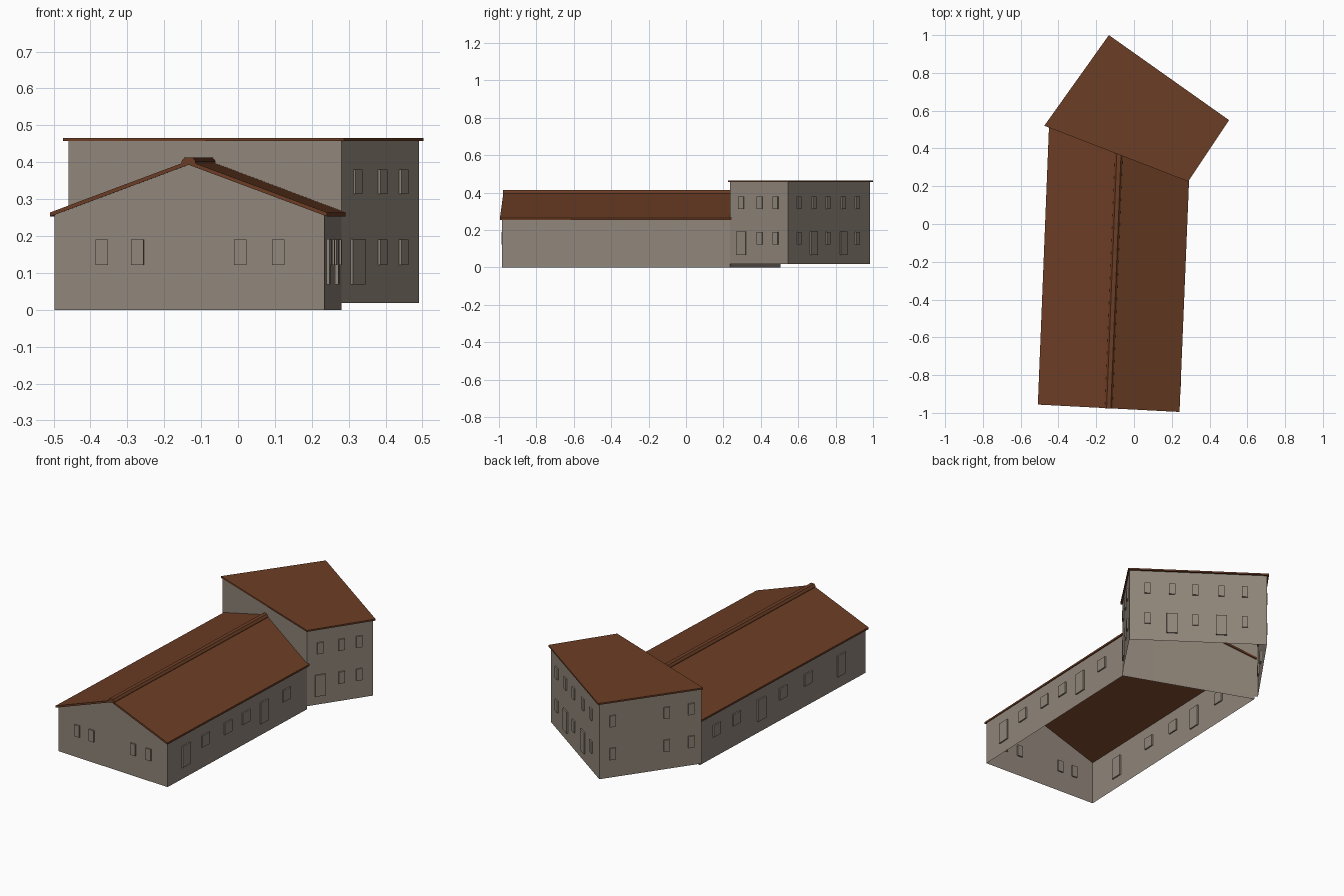
import bpy
from mathutils import Vector as V

if "Cube" in bpy.data.objects:
    bpy.data.objects.remove(bpy.data.objects["Cube"])


def material(name, rgb):
    m = bpy.data.materials.new(name)
    m.diffuse_color = (*rgb, 1)
    m.use_nodes = True
    m.node_tree.nodes["Principled BSDF"].inputs["Base Color"].default_value = m.diffuse_color
    return m


WALL = material("beige plaster", (0.28, 0.237, 0.195))
ROOF = material("brown tile", (0.148, 0.047, 0.018))


def mesh(name, verts, faces, mat):
    me = bpy.data.meshes.new(name)
    me.from_pydata([tuple(v) for v in verts], [], faces)
    me.materials.append(mat)
    ob = bpy.data.objects.new(name, me)
    bpy.context.collection.objects.link(ob)
    return ob


def prism(name, start, end, mat):
    """Solid joining two matching outlines (start one is seen anticlockwise)."""
    n = len(start)
    faces = [tuple(range(n)), tuple(range(2 * n - 1, n - 1, -1))]
    faces += [((i + 1) % n, i, n + i, n + (i + 1) % n) for i in range(n)]
    return mesh(name, list(start) + list(end), faces, mat)


def at(p, z):
    return V((p[0], p[1], z))


def wall(name, a, b, z0, z1, apex=None):
    """Single sheet from a to b, optionally with a gable point."""
    v = [at(a, z0), at(b, z0), at(b, z1)]
    if apex:
        v.append((at(a, apex) + at(b, apex)) / 2)
    v.append(at(a, z1))
    mesh(name, v, [tuple(range(len(v)))], WALL)


def panels(name, a, b, items, thick=0.016):
    """Raised window and door panels along the wall a-b: (fraction, width, z0, z1)."""
    a, b = at(a, 0), at(b, 0)
    d = (b - a).normalized()
    out = V((d.y, -d.x, 0)) * thick / 2
    for i, (t, w, z0, z1) in enumerate(items):
        c = a.lerp(b, t)
        l, r = c - d * w / 2, c + d * w / 2
        q = [at(l, z0), at(r, z0), at(r, z1), at(l, z1)]
        prism(f"{name}_{i + 1}", [p + out for p in q], [p - out for p in q], WALL)


# Low gabled wing: walls
FL, FR, BR, BL = (-.497, -.947), (.235, -.985), (.28, .236), (-.442, .505)
EAVE, APEX = .258, .394
wall("wing_front_wall", FL, FR, 0, EAVE, APEX)
wall("wing_right_wall", FR, BR, 0, EAVE)
wall("wing_end_wall", BR, BL, 0, EAVE, APEX)
wall("wing_left_wall", BL, FL, 0, EAVE)

# Wing windows and doors
def low(t, w=.065):
    return (t, w, .122, .19)


def door(t, w=.07):
    return (t, w, .068, .192)


panels("wing_front_window", FL, FR, [low(t, .034) for t in (.175, .307, .688, .828)])
panels("wing_right_opening", FR, BR,
       [door(.13), low(.27), low(.43), low(.56), door(.69), low(.85)])
panels("wing_left_opening", BL, FL,
       [low(.1), low(.22), door(.37), low(.5), low(.65), door(.85)])

# Wing roof: a folded slab running from the front to the skewed end
def roof_section(left, right):
    lo, hi = .253, .393
    t = .011
    mid = (V(left) + V(right)) / 2
    return [at(left, lo), at(mid, hi), at(right, lo),
            at(right, lo + t), at(mid, hi + t), at(left, lo + t)]


front = roof_section((-.509, -.956), (.241, -.995))
back = roof_section((-.45, .518), (.292, .242))
faces = [(0, 1, 4, 5), (1, 2, 3, 4), (7, 6, 11, 10), (8, 7, 10, 9)]
faces += [((i + 1) % 6, i, 6 + i, 6 + (i + 1) % 6) for i in range(6)]
mesh("wing_roof", front + back, faces, ROOF)

# Rounded ridge cap
profile = [(-.02, .392), (.02, .392), (.019, .403), (.011, .413), (-.011, .413), (-.019, .403)]


def cap(centre, dy):
    return [V((centre[0] + x, centre[1] + x * dy, z)) for x, z in profile]


prism("ridge_cap", cap((-.134, -.977), -.052), cap((-.08, .37), -.37), ROOF)

# Tall block: walls, open underneath
A, B, C, D = (.28, .235), (.49, .545), (-.13, .985), (-.46, .515)
for name, p, q in (("right", A, B), ("back", B, C), ("left", C, D), ("front", D, A)):
    wall(f"block_{name}_wall", p, q, .018, .458)


# Block windows on two floors
def high(t, w=.034):
    return (t, w, .314, .38)


def storeys(cols, doors=()):
    return ([high(t) for t in cols]
            + [door(t, .06) if t in doors else low(t, .034) for t in cols])


panels("block_right_opening", A, B, storeys((.2, .52, .79), (.2,)))
panels("block_back_opening", B, C, storeys((.13, .31, .48, .67, .84), (.31, .67)))
panels("block_left_window", C, D, storeys((.13, .66, .9)))

# Block flat roof slab
rim = [(.287, .225), (.503, .55), (-.133, 1.0), (-.475, .52)]
prism("block_roof", [at(p, .466) for p in rim], [at(p, .457) for p in rim], ROOF)
